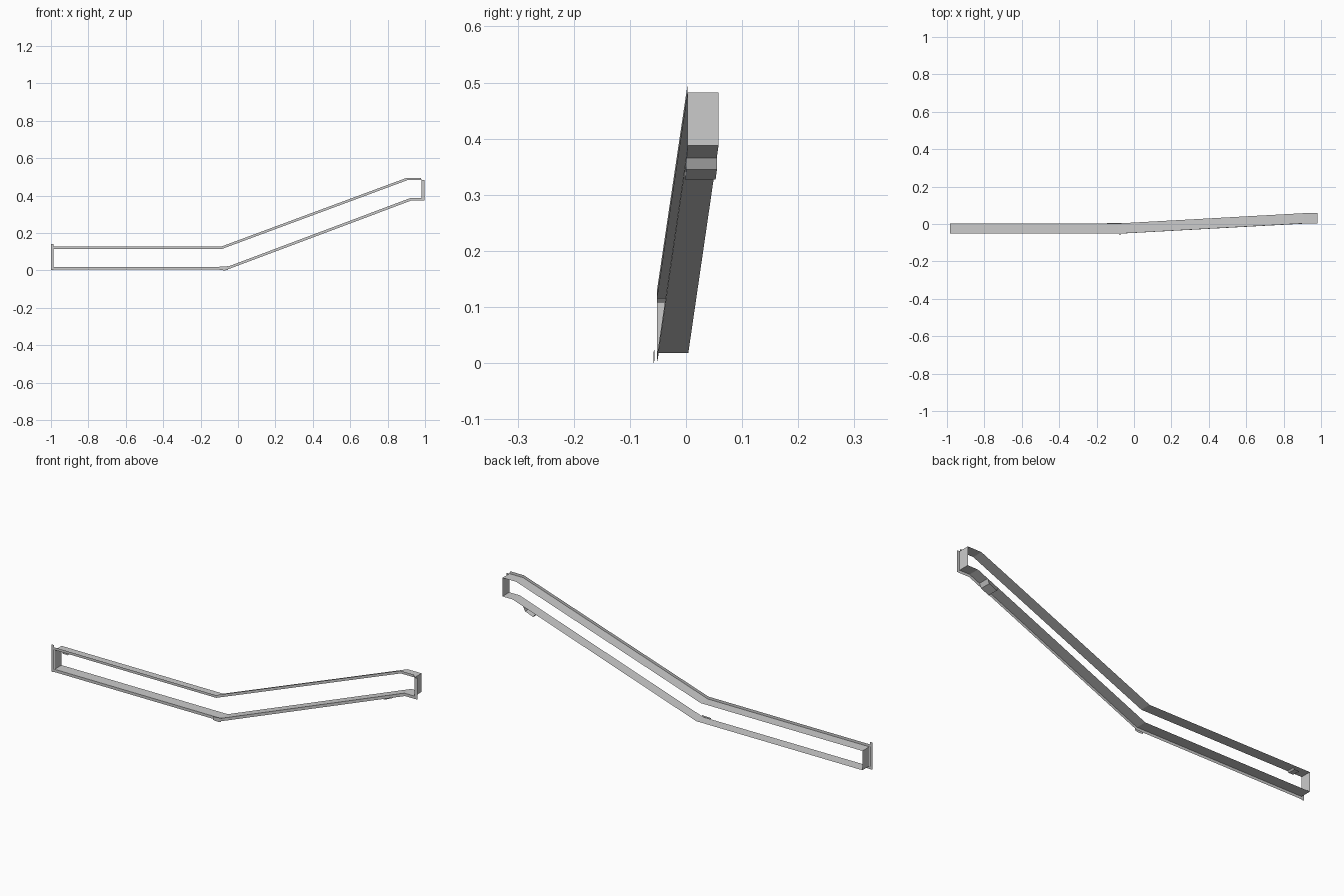
import bpy

if "Cube" in bpy.data.objects:
    bpy.data.objects.remove(bpy.data.objects["Cube"])

DEPTH = 0.055


def front_y(x):
    """Front edge: flat on the left, sweeping back along the slope."""
    t = min(max((x + 0.08) / 0.99, 0), 1)
    return -0.052 + 0.055 * t


def make(name, verts, faces):
    me = bpy.data.meshes.new(name)
    me.from_pydata(verts, [], faces)
    me.update()
    ob = bpy.data.objects.new(name, me)
    bpy.context.collection.objects.link(ob)
    return ob


def web(name, path, depth=DEPTH, closed=False):
    """Sheet running along an xz path and reaching back in y."""
    n = len(path)
    verts = [(x, front_y(x), z) for x, z in path]
    verts += [(x, front_y(x) + depth, z) for x, z in path]
    last = n if closed else n - 1
    faces = [(i, (i + 1) % n, (i + 1) % n + n, i + n) for i in range(last)]
    return make(name, verts, faces)


def flange(name, inner, outer, dy=0.0):
    """Front-facing lip between two xz paths."""
    n = len(inner)
    verts = [(x, front_y(x) + dy, z) for x, z in inner + outer]
    return make(name, verts, [(i, i + 1, i + 1 + n, i + n) for i in range(n - 1)])


# inner edges of the frame
bottom = [(-0.985, 0.018), (-0.06, 0.018), (0.925, 0.388), (0.982, 0.388)]
top = [(-0.985, 0.115), (-0.085, 0.115), (0.905, 0.482), (0.982, 0.482)]

# deep channel running all the way round the opening
web("frame_web", bottom + top[::-1], closed=True)

# front lips, one per side
flange("bottom_lip", bottom,
       [(-1.0, 0.004), (-0.058, 0.004), (0.928, 0.374), (0.997, 0.374)])
flange("top_lip", top,
       [(-1.0, 0.128), (-0.088, 0.128), (0.902, 0.495), (0.977, 0.495)])
flange("right_lip", [(0.982, 0.388), (0.982, 0.482)],
       [(0.997, 0.374), (0.997, 0.482)])
flange("left_lip", [(-0.987, 0.003), (-0.987, 0.14)],
       [(-1.0, 0.003), (-1.0, 0.14)], -0.002)

# overlapping joint plate at the lower bend
flange("bend_plate", [(-0.1, 0.02), (-0.06, 0.022), (-0.05, 0.025)],
       [(-0.1, 0.003), (-0.075, 0.0), (-0.055, 0.002)], -0.006)

# wedge clips under the sloping and upper rails
web("slope_clip", [(0.805, 0.342), (0.815, 0.327), (0.858, 0.345), (0.868, 0.366)])
web("upper_clip", [(-0.945, 0.115), (-0.938, 0.109), (-0.912, 0.108), (-0.905, 0.115)], 0.04)
